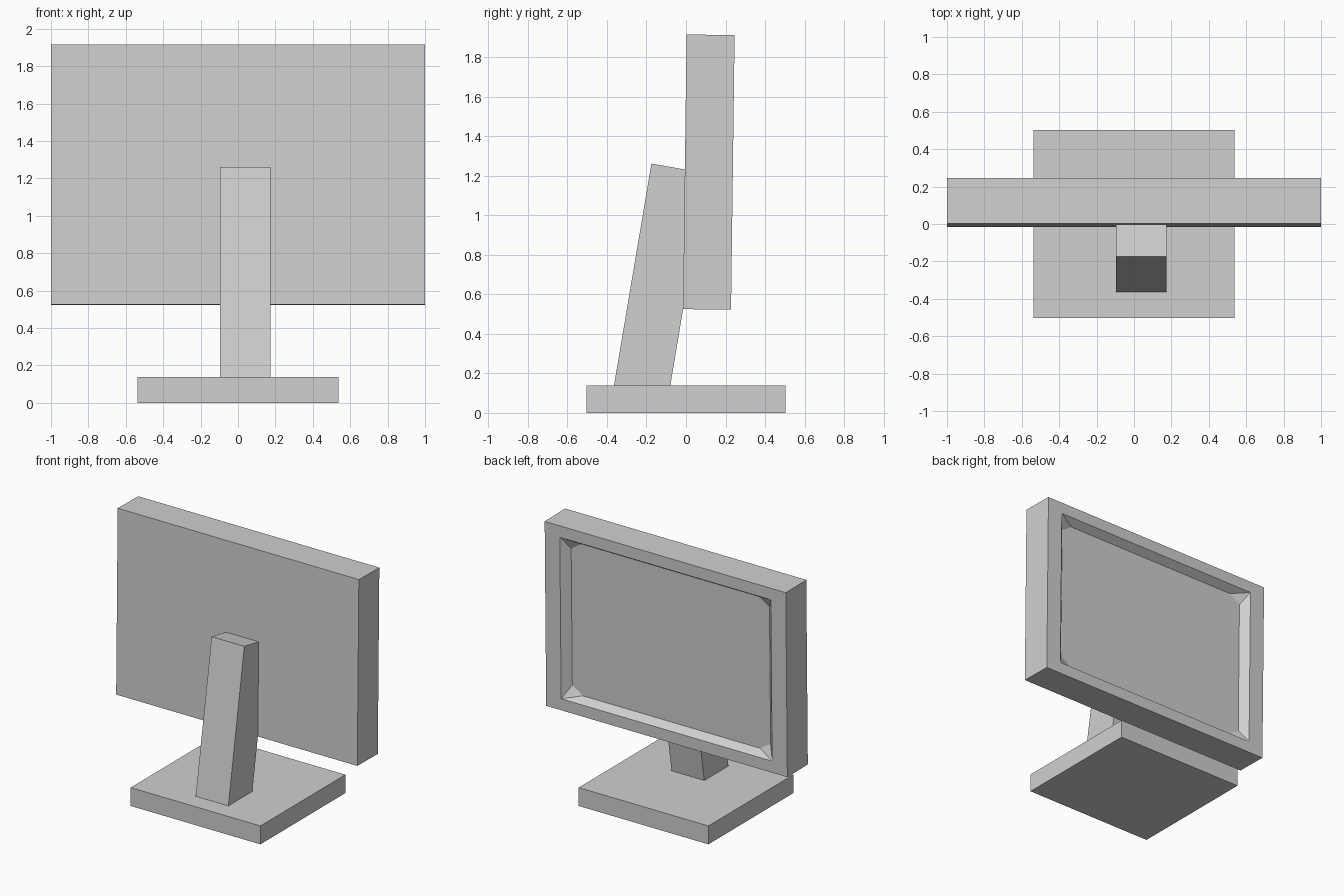
import bpy
from mathutils import Vector

if "Cube" in bpy.data.objects:
    bpy.data.objects.remove(bpy.data.objects["Cube"])

grey = bpy.data.materials.new("plain_grey")
grey.diffuse_color = (0.63, 0.63, 0.63, 1)
grey.use_nodes = True
grey.node_tree.nodes["Principled BSDF"].inputs["Base Color"].default_value = grey.diffuse_color


def make(name, verts, faces):
    mesh = bpy.data.meshes.new(name)
    mesh.from_pydata(verts, [], faces)
    mesh.materials.append(grey)
    obj = bpy.data.objects.new(name, mesh)
    bpy.context.collection.objects.link(obj)
    return obj


def extrude_x(name, profile, x0, x1):
    """Solid from a counter-clockwise (y, z) profile."""
    n = len(profile)
    verts = [(x, y, z) for x in (x0, x1) for y, z in profile]
    faces = [tuple(reversed(range(n))), tuple(range(n, 2 * n))]
    faces += [(i, (i + 1) % n, n + (i + 1) % n, n + i) for i in range(n)]
    return make(name, verts, faces)


# Flat foot and leaning neck
extrude_x("base", [(-.503, 0), (.503, 0), (.503, .138), (-.503, .138)], -.538, .538)
extrude_x("neck", [(-.365, .135), (-.08, .135), (.10, 1.213), (-.175, 1.262)], -.096, .175)

# Tilted screen axes: u across, v up, d backwards from the rim
ORIGIN = Vector((0, .237, 1.217))
UP = Vector((0, .013, 1)).normalized()
BACK = Vector((0, -1, .013)).normalized()


def place(u, v, d):
    return ORIGIN + Vector((u, 0, 0)) + UP * v + BACK * d


# Housing: outer shell with rectangular rim
HW, HH, THICK, DEPTH = 1.0, .695, .243, .058
IW, IH = HW * .875, HH * .875      # rim opening
FW, FH = IW * .94, IH * .94        # recessed panel, with cut corners
SIGNS = ((-1, -1), (-1, 1), (1, 1), (1, -1))
verts = [place(su * w, sv * h, d)
         for w, h, d in ((HW, HH, THICK), (HW, HH, 0), (IW, IH, 0)) for su, sv in SIGNS]
faces = [(0, 1, 2, 3)]
for r in range(2):
    for i in range(4):
        j = (i + 1) % 4
        faces.append((r * 4 + j, r * 4 + i, r * 4 + 4 + i, r * 4 + 4 + j))

# Recess: tapered walls down to an eight-sided panel, one facet per corner
corners = []
for i, (su, sv) in enumerate(SIGNS):
    first = len(verts)
    verts += [place(su * (IW - .125), sv * IH, 0), place(su * IW, sv * (IH - .087), 0),
              place(su * FW, sv * (FH - .057), DEPTH), place(su * (FW - .087), sv * FH, DEPTH)]
    rim_u, rim_v, low_v, low_u = range(first, first + 4)
    # order the points so that the loop runs the same way round all corners
    if su == sv:
        rim, low = (rim_u, rim_v), (low_u, low_v)
    else:
        rim, low = (rim_v, rim_u), (low_v, low_u)
    corners.append((rim, low))
    faces += [(8 + i, rim[0], low[0]), (8 + i, low[0], low[1]), (8 + i, low[1], rim[1])]
for i in range(4):
    (rim, low), (rim2, low2) = corners[i], corners[(i + 1) % 4]
    faces.append((rim[1], low[1], low2[0], rim2[0]))
faces.append(tuple(reversed([p for rim, low in corners for p in low])))

housing = make("screen_housing", verts, faces)

# Consistent outward normals
import bmesh
bm = bmesh.new()
bm.from_mesh(housing.data)
bmesh.ops.recalc_face_normals(bm, faces=bm.faces)
bm.to_mesh(housing.data)
bm.free()
